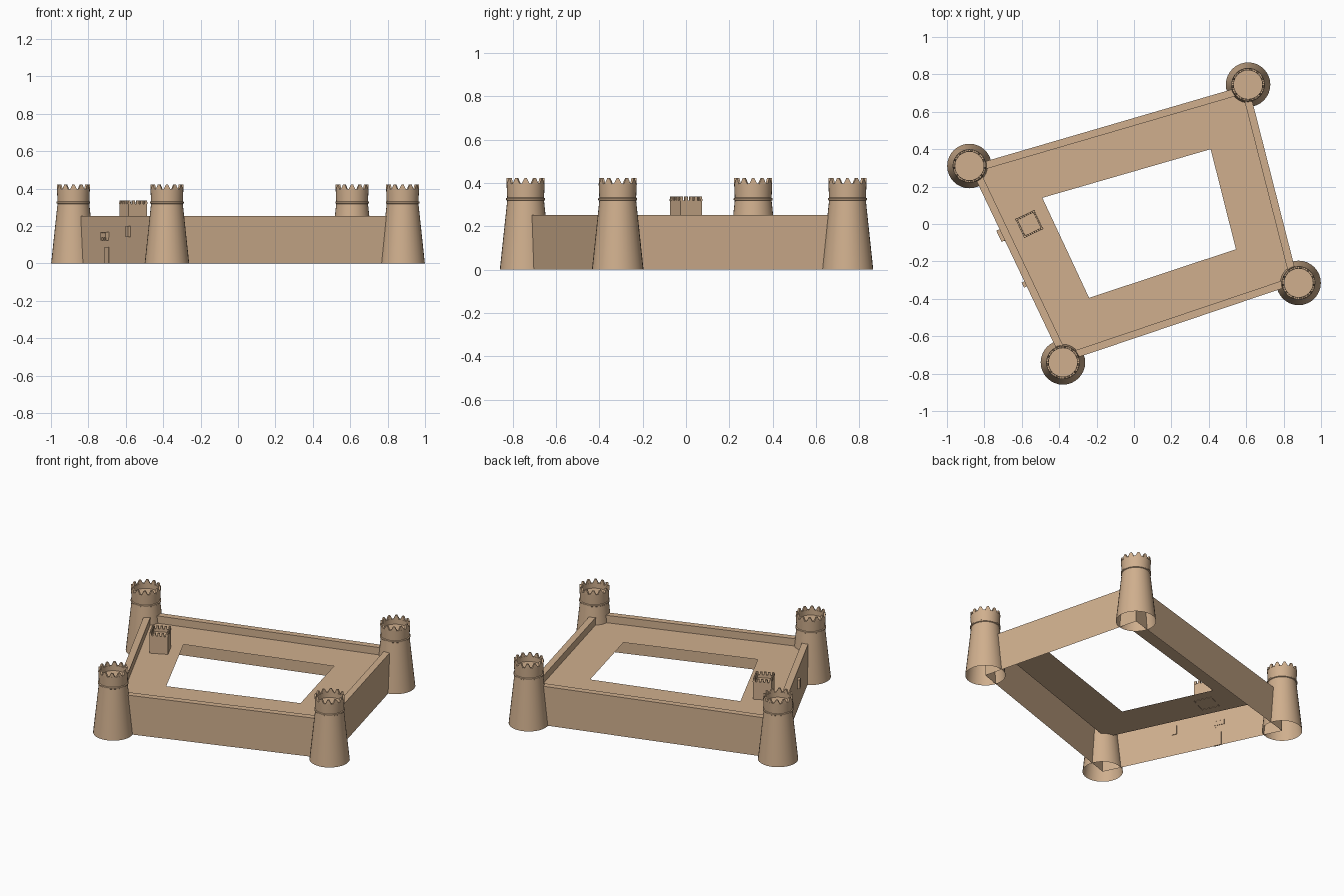
import bpy, bmesh, math
from mathutils import Vector, Matrix

cube = bpy.data.objects.get("Cube")
if cube:
    bpy.data.objects.remove(cube)

# Single sandstone colour
COLOR = (0.63, 0.43, 0.27, 1)
stone = bpy.data.materials.new("sandstone")
stone.use_nodes = True
stone.diffuse_color = COLOR
stone.node_tree.nodes["Principled BSDF"].inputs["Base Color"].default_value = COLOR


def finish(bm, name, smooth=False):
    mesh = bpy.data.meshes.new(name)
    bm.to_mesh(mesh)
    bm.free()
    mesh.materials.append(stone)
    obj = bpy.data.objects.new(name, mesh)
    bpy.context.collection.objects.link(obj)
    if smooth:
        bpy.ops.object.select_all(action='DESELECT')
        obj.select_set(True)
        bpy.context.view_layer.objects.active = obj
        bpy.ops.object.shade_smooth_by_angle(angle=math.radians(30))
    return obj


def loft(bm, rings, cap=False):
    """Skin counter-clockwise rings of points, optionally closing the last."""
    rows = [[bm.verts.new(p) for p in ring] for ring in rings]
    for low, high in zip(rows, rows[1:]):
        for i in range(len(low)):
            j = (i + 1) % len(low)
            bm.faces.new((low[i], low[j], high[j], high[i]))
    if cap:
        bm.faces.new(rows[-1])


def circle(center, radius, z, sides, turn=0):
    return [(center.x + radius * math.cos(turn + math.tau * i / sides),
             center.y + radius * math.sin(turn + math.tau * i / sides), z)
            for i in range(sides)]


def block(bm, center, size, angle, taper=1):
    """Box resting at center height, turned about z, narrowing to the top."""
    place = Matrix.Translation(center) @ Matrix.Rotation(angle, 4, 'Z')
    made = bmesh.ops.create_cube(bm, size=1)["verts"]
    for v in made:
        t = taper if v.co.z > 0 else 1
        v.co = place @ Vector((v.co.x * size[0] * t, v.co.y * size[1],
                               (v.co.z + 0.5) * size[2]))


# Layout: corners run counter-clockwise from the gate side
corners = [Vector(p) for p in ((-0.88, 0.31), (-0.38, -0.74), (0.88, -0.315), (0.61, 0.745))]
court = [Vector(p) for p in ((-0.49, 0.14), (-0.24, -0.395), (0.545, -0.135), (0.41, 0.40))]
WALL_TOP, ROOF = 0.253, 0.205


def inset(points, distance):
    result = []
    for i, p in enumerate(points):
        a = (p - points[i - 1]).normalized()
        b = (points[(i + 1) % len(points)] - p).normalized()
        na, nb = Vector((-a.y, a.x)), Vector((-b.y, b.x))
        result.append(p + (na + nb) * distance / (1 + na.dot(nb)))
    return result


def at(points, z):
    return [(p.x, p.y, z) for p in points]


# Outer walls, parapet and flat roof around the open court
inner = inset(corners, 0.04)
bm = bmesh.new()
loft(bm, [at(corners, 0), at(corners, WALL_TOP), at(inner, WALL_TOP),
          at(inner, ROOF), at(court, ROOF)])
finish(bm, "walls_and_roof")

# Corner towers: tapered shaft, thin collar, hollow crown with pointed teeth
profile = [(0.119, 0), (0.085, 0.318), (0.09, 0.321), (0.09, 0.329), (0.085, 0.332),
           (0.088, 0.398), (0.076, 0.398), (0.076, 0.365)]
TEETH = 12
for n, c in enumerate(corners):
    bm = bmesh.new()
    loft(bm, [circle(c, r, z, 32) for r, z in profile], cap=True)
    finish(bm, f"tower_{n + 1}", smooth=True)
    bm = bmesh.new()
    for k in range(TEETH):
        a = math.tau * k / TEETH
        block(bm, (c.x + 0.082 * math.cos(a), c.y + 0.082 * math.sin(a), 0.396),
              (0.036, 0.011, 0.026), a + math.pi / 2, taper=0.3)
    finish(bm, f"tower_crown_{n + 1}")

# Gate side directions
along = (corners[1] - corners[0]).normalized()
out = Vector((along.y, -along.x))
gate_angle = math.atan2(along.y, along.x)

# Roof turret with a shallow well and small merlons
center = Vector((-0.56, 0.0))
HALF = 0.056
bm = bmesh.new()
turn = gate_angle + math.pi / 4
loft(bm, [circle(center, h * math.sqrt(2), z, 4, turn)
          for h, z in ((HALF, ROOF - 0.002), (HALF, 0.318), (HALF - 0.01, 0.318), (HALF - 0.01, 0.30))],
     cap=True)
finish(bm, "roof_turret")
bm = bmesh.new()
for side in range(4):
    a = gate_angle + side * math.pi / 2
    run = Vector((math.cos(a), math.sin(a)))
    edge = center + Vector((run.y, -run.x)) * (HALF - 0.005)
    for k in range(-2, 3):
        p = edge + run * k * 0.0245
        block(bm, (p.x, p.y, 0.317), (0.016, 0.01, 0.02), a, taper=0.8)
finish(bm, "turret_merlons")


def on_gate_wall(x, z, push=0):
    """Point on the gate wall at a given x, pushed outward."""
    p = corners[0] + along * ((x - corners[0].x) / along.x) + out * push
    return (p.x, p.y, z)


# Gate door
bm = bmesh.new()
block(bm, on_gate_wall(-0.70, 0), (0.05, 0.008, 0.088), gate_angle)
finish(bm, "door")

# Box balcony above the door, standing on three brackets
bm = bmesh.new()
block(bm, on_gate_wall(-0.705, 0.137, 0.008), (0.066, 0.022, 0.026), gate_angle)
for k in (-1, 0, 1):
    spot = Vector(on_gate_wall(-0.705, 0.123, 0.008)) + along.to_3d() * k * 0.026
    block(bm, spot, (0.012, 0.018, 0.016), gate_angle)
    block(bm, spot + Vector((0, 0, 0.039)), (0.014, 0.022, 0.006), gate_angle)
finish(bm, "box_balcony")

# Tall narrow window hood
bm = bmesh.new()
block(bm, on_gate_wall(-0.58, 0.14, 0.006), (0.03, 0.02, 0.06), gate_angle)
finish(bm, "window_hood")
